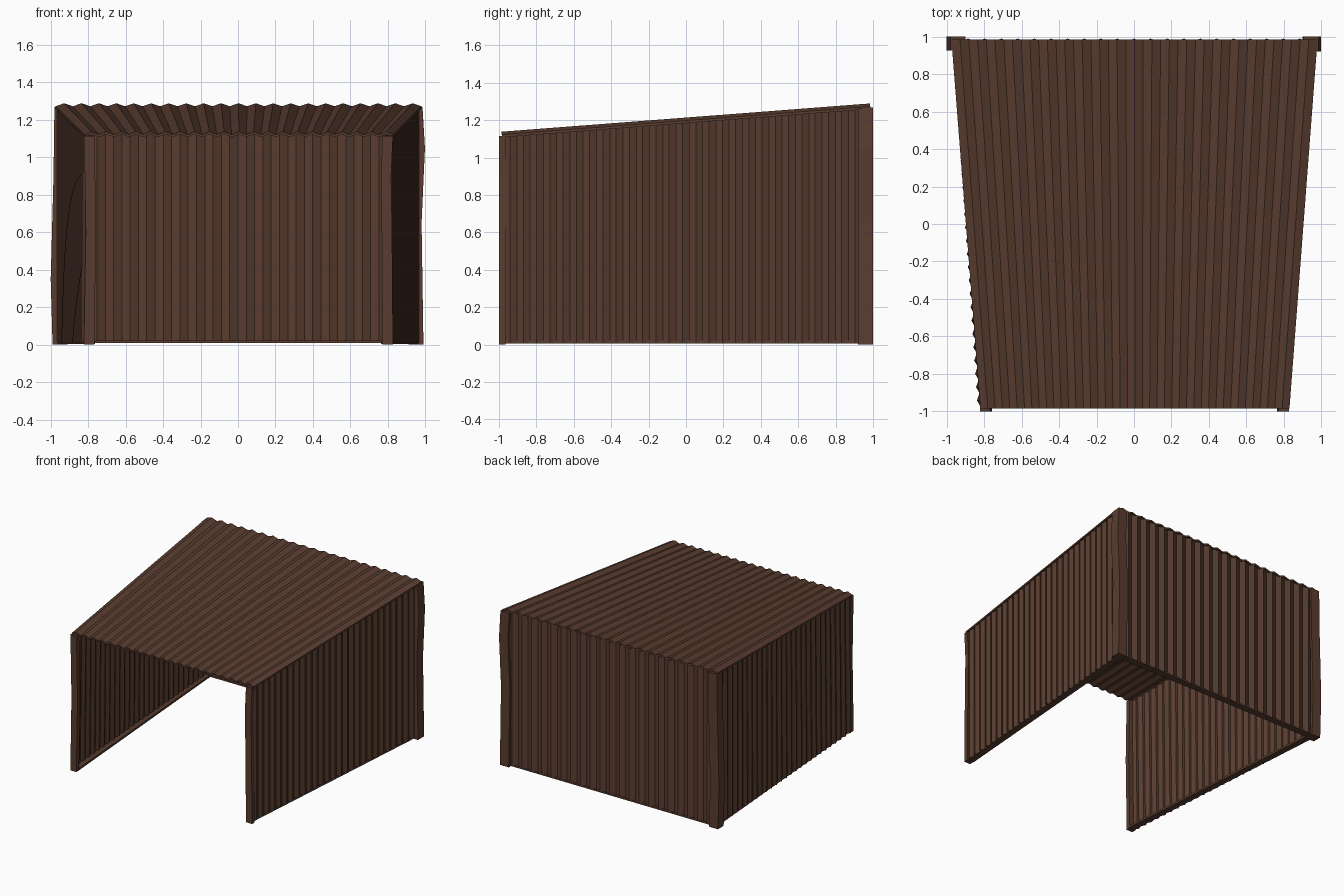
import bpy, bmesh
from mathutils import Vector

if "Cube" in bpy.data.objects:
    bpy.data.objects.remove(bpy.data.objects["Cube"])

wood = bpy.data.materials.new("dark brown")
wood.diffuse_color = (0.10, 0.046, 0.029, 1)
wood.use_nodes = True
wood.node_tree.nodes["Principled BSDF"].inputs["Base Color"].default_value = wood.diffuse_color


def finish(bm, name):
    bmesh.ops.recalc_face_normals(bm, faces=bm.faces)
    mesh = bpy.data.meshes.new(name)
    bm.to_mesh(mesh)
    bm.free()
    mesh.materials.append(wood)
    obj = bpy.data.objects.new(name, mesh)
    bpy.context.collection.objects.link(obj)
    return obj


def sheet(name, a, b, c, d, out, ribs, amp, thick):
    """Zigzag sheet: ribs run from edge a-b to edge c-d, raised along out."""
    a, b, c, d, out = map(Vector, (a, b, c, d, out))
    out.normalize()
    n = ribs * 2
    bm = bmesh.new()
    rows = []
    for i in range(n + 1):
        t = i / n
        off = out * (amp if i % 2 else 0)
        p, q = a.lerp(b, t) + off, c.lerp(d, t) + off
        back = out * -thick
        rows.append([bm.verts.new(v) for v in (p, q, q + back, p + back)])
    for r, s in zip(rows, rows[1:]):
        for k in range(4):
            m = (k + 1) % 4
            bm.faces.new((r[k], r[m], s[m], s[k]))
    bm.faces.new(rows[0])
    bm.faces.new(rows[-1])
    return finish(bm, name)


def loft(name, rings):
    """Closed bar through a list of four-point rings."""
    bm = bmesh.new()
    rows = [[bm.verts.new(v) for v in r] for r in rings]
    for r, s in zip(rows, rows[1:]):
        for k in range(4):
            m = (k + 1) % 4
            bm.faces.new((r[k], r[m], s[m], s[k]))
    bm.faces.new(rows[0])
    bm.faces.new(rows[-1])
    return finish(bm, name)


def top(y):
    return 1.115 + 0.0765 * (y + 1)


def post(name, path, w, y0, y1):
    """Slightly crooked post; path holds (x centre, z)."""
    rings = []
    for i, (x, z) in enumerate(path):
        za, zb = (top(y0), top(y1)) if i == len(path) - 1 else (z, z)
        rings.append([(x - w / 2, y0, za), (x + w / 2, y0, za),
                      (x + w / 2, y1, zb), (x - w / 2, y1, zb)])
    loft(name, rings)


# Corner posts
post("back_left_post", [(-0.95, 0), (-0.96, 0.35), (-0.945, 0.9), (-0.94, 0)], 0.08, 0.925, 1.0)
post("back_right_post", [(0.95, 0), (0.94, 0.65), (0.958, 1.05), (0.945, 0)], 0.08, 0.92, 1.0)
post("front_left_post", [(-0.795, 0), (-0.785, 0.6), (-0.79, 0.9), (-0.795, 0)], 0.055, -1.0, -0.965)
post("front_right_post", [(0.80, 0), (0.795, 0.6), (0.79, 0.9), (0.80, 0)], 0.055, -1.0, -0.965)

# Ribbed side walls, flaring towards the back, with a thin sill under each
for side, label in ((-1, "left"), (1, "right")):
    xf, xb = 0.808 * side, 0.952 * side
    bulge = 0.012 if side < 0 else 0
    yf, yb = -0.975, 0.94
    sheet(label + "_wall",
          (xf - bulge, yf, 0.01), (xb, yb, 0.01),
          (xf, yf, top(yf)), (xb, yb, top(yb)),
          (side, -0.075, 0), 27, 0.016, 0.02)
    rings = []
    for x, y in ((xf, yf), (xb, yb)):
        o, i = x + 0.008 * side, x - 0.045 * side
        rings.append([(o, y, 0.005), (i, y, 0.005), (i, y, 0.022), (o, y, 0.022)])
    loft(label + "_sill", rings)

# Ribbed back wall and sill
sheet("back_wall", (-0.93, 0.972, 0.012), (0.93, 0.972, 0.012),
      (-0.93, 0.972, top(0.97)), (0.93, 0.972, top(0.97)),
      (0, 1, 0), 21, 0.018, 0.018)
loft("back_sill", [[(x, 0.93, 0.008), (x, 0.985, 0.008), (x, 0.985, 0.022), (x, 0.93, 0.022)]
                   for x in (-0.92, 0.92)])

# Sloping ribbed roof, narrower at the front
sheet("roof", (-0.82, -0.985, 1.122), (0.83, -0.985, 1.122),
      (-0.975, 0.985, 1.273), (0.98, 0.985, 1.273),
      (0, -0.0765, 1), 21, 0.016, 0.014)
